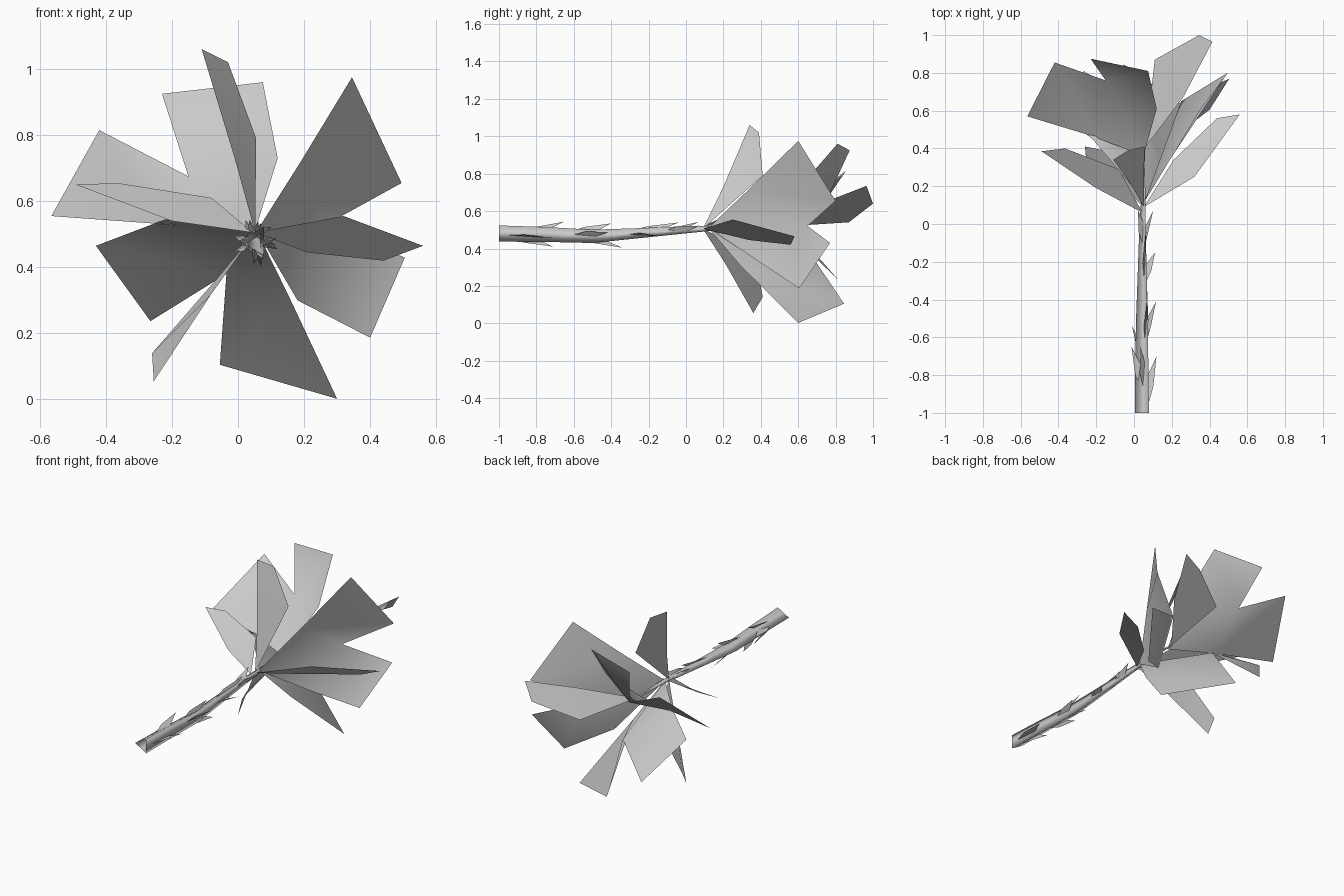
import bpy, bmesh
from math import sin, cos, pi, radians
from mathutils import Vector

cube = bpy.data.objects.get("Cube")
if cube:
    bpy.data.objects.remove(cube)

grey = bpy.data.materials.new("plain_grey")
grey.use_nodes = True
colour = (0.6, 0.6, 0.6, 1)
grey.diffuse_color = colour
grey.node_tree.nodes["Principled BSDF"].inputs["Base Color"].default_value = colour


def finish(name, bm):
    """Turn a bmesh into a smooth shaded grey object."""
    mesh = bpy.data.meshes.new(name)
    for f in bm.faces:
        f.smooth = True
    bm.to_mesh(mesh)
    bm.free()
    mesh.materials.append(grey)
    obj = bpy.data.objects.new(name, mesh)
    bpy.context.collection.objects.link(obj)
    return obj


def leaf(name, base, *lobes):
    """Leaf of one or more lobes; each is a wedge from the stem, then a blade with a blunt end."""
    bm = bmesh.new()
    for side_a, tip_a, tip_b, side_b in lobes:
        b, sa, ta, tb, sb = [bm.verts.new(p) for p in (base, side_a, tip_a, tip_b, side_b)]
        bm.faces.new((b, sa, sb))
        bm.faces.new((sa, ta, tb, sb))
    bmesh.ops.remove_doubles(bm, verts=bm.verts, dist=.0001)
    return finish(name, bm)


# Stem: open three-sided tube along y, tapering and slightly bowed
path = [(-1, .054, .48, .05), (-.75, .053, .475, .046), (-.5, .052, .465, .041),
        (-.25, .051, .482, .031), (0, .051, .5, .022), (.15, .053, .508, .014),
        (.4, .055, .51, .005)]
SIDES = 3
bm = bmesh.new()
rings = []
for y, x, z, r in path:
    turns = [pi + 2 * pi * i / SIDES for i in range(SIDES)]
    rings.append([bm.verts.new((x + r * cos(a), y, z + r * sin(a))) for a in turns])
for a, b in zip(rings, rings[1:]):
    for i in range(SIDES):
        j = (i + 1) % SIDES
        bm.faces.new((a[i], a[j], b[j], b[i]))
finish("stem", bm)


def stem_at(y):
    for p, q in zip(path, path[1:]):
        if p[0] <= y <= q[0]:
            t = (y - p[0]) / (q[0] - p[0])
            x, z, r = [p[k] + t * (q[k] - p[k]) for k in (1, 2, 3)]
            return Vector((x, y, z)), r


# Small pointed scales standing off the stem: start y, length, angle around it
scales = [(-.95, .25, -20), (-.95, .24, 265), (-.86, .21, 105), (-.87, .22, 165),
          (-.72, .18, 200), (-.62, .22, 75), (-.6, .19, 15), (-.58, .24, 285),
          (-.3, .15, -10), (-.3, .26, 80), (-.1, .17, 120), (-.1, .17, 30)]
for n, (y, length, angle) in enumerate(scales):
    centre, r = stem_at(y)
    out = Vector((cos(radians(angle)), 0, sin(radians(angle))))
    across = Vector((-out.z, 0, out.x))
    along = Vector((0, length, 0))
    root = centre + out * r * .5
    bm = bmesh.new()
    bm.faces.new([bm.verts.new(p) for p in (
        root, root + along * .35 + out * .022 + across * .012,
        root + along + out * .045, root + along * .6 - across * .01)])
    finish(f"stem_scale_{n + 1}", bm)

# Outer crown: four narrow leaves
low = (.052, .09, .505)
leaf("outer_leaf_top", low, [(-.01, .2, .73), (-.11, .34, 1.06), (-.03, .39, 1.02), (.055, .41, .79)])
leaf("outer_leaf_left", low, [(.32, .25, .555), (.56, .58, .465), (.44, .56, .42), (.21, .34, .445)])
leaf("outer_leaf_right", (.045, .06, .505),
     [(-.08, .29, .61), (-.365, .4, .655), (-.49, .385, .65), (-.2, .19, .54)])
leaf("outer_leaf_bottom", low, [(-.08, .21, .32), (-.255, .36, .055), (-.26, .41, .14), (-.06, .37, .37)])

# Inner crown: three forked leaves with a notch between their lobes, and an end leaf
left_notch = (.25, .65, .52)
lower_notch = (-.035, .66, .38)
upper_notch = (-.15, .76, .675)
inner = (.057, .12, .51)
leaf("forked_leaf_left", inner,
     [(.19, .34, .72), (.345, .6, .975), (.495, .8, .655), left_notch],
     [left_notch, (.505, .77, .43), (.4, .605, .187), (.18, .435, .3)])
leaf("forked_leaf_bottom", inner,
     [(.155, .29, .31), (.3, .6, .002), (-.055, .845, .105), lower_notch],
     [lower_notch, (-.265, .81, .237), (-.43, .61, .465), (-.22, .45, .545)])
leaf("forked_leaf_right", (.05, .36, .505),
     [(-.22, .465, .53), (-.565, .57, .555), (-.42, .855, .815), upper_notch],
     [upper_notch, (-.23, .875, .925), (.075, .81, .96), (.12, .61, .73)])
leaf("end_leaf", (.055, .4, .51), [(.11, .87, .54), (.345, 1, .64), (.415, .965, .735), (.26, .67, .62)])
